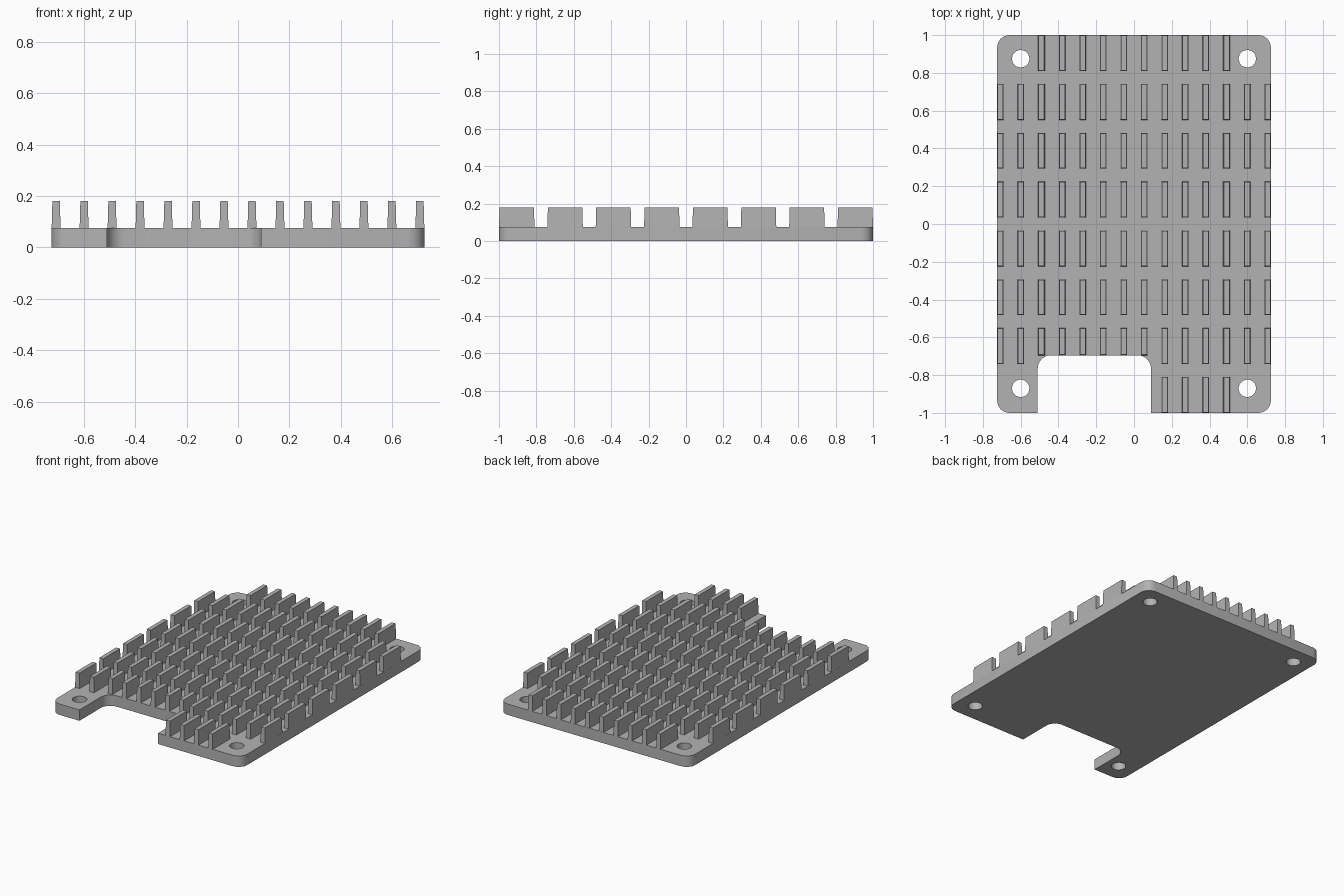
import bpy, bmesh, math
from mathutils import Vector

cube = bpy.data.objects.get("Cube")
if cube:
    bpy.data.objects.remove(cube, do_unlink=True)

HALF_W, HALF_L = 0.725, 1.0
PLATE_H, FIN_TOP = 0.075, 0.18
NOTCH_L, NOTCH_R, NOTCH_Y = -0.51, 0.09, -0.695

metal = bpy.data.materials.new("grey_metal")
metal.use_nodes = True
grey = (0.45, 0.45, 0.45, 1)
metal.diffuse_color = grey
metal.node_tree.nodes["Principled BSDF"].inputs["Base Color"].default_value = grey


def finish(bm, name):
    bmesh.ops.recalc_face_normals(bm, faces=bm.faces)
    mesh = bpy.data.meshes.new(name)
    bm.to_mesh(mesh)
    bm.free()
    mesh.materials.append(metal)
    obj = bpy.data.objects.new(name, mesh)
    bpy.context.collection.objects.link(obj)
    return obj


def arc(cx, cy, r, start, end, steps):
    angles = [math.radians(start + (end - start) * i / steps) for i in range(steps + 1)]
    return [(cx + r * math.cos(a), cy + r * math.sin(a)) for a in angles]


# Base plate: rounded outline with a front notch and four screw holes
r, n = 0.065, 0.07
x, y = HALF_W - r, HALF_L - r
outline = (arc(x, -y, r, -90, 0, 4) + arc(x, y, r, 0, 90, 4)
           + arc(-x, y, r, 90, 180, 4) + arc(-x, -y, r, 180, 270, 4)
           + [(NOTCH_L, -HALF_L)]
           + arc(NOTCH_L + n, NOTCH_Y - n, n, 180, 90, 6)
           + arc(NOTCH_R - n, NOTCH_Y - n, n, 90, 0, 6)
           + [(NOTCH_R, -HALF_L)])
holes = [arc(hx, hy, 0.047, 0, 330, 11) for hx in (-0.6, 0.6) for hy in (-0.87, 0.875)]

bm = bmesh.new()
for loop in [outline] + holes:
    verts = [bm.verts.new((px, py, 0)) for px, py in loop]
    for a, b in zip(verts, verts[1:] + verts[:1]):
        bm.edges.new((a, b))
bmesh.ops.triangle_fill(bm, edges=bm.edges[:], use_beauty=True)
ext = bmesh.ops.extrude_face_region(bm, geom=bm.faces[:], use_keep_orig=True)
top = [v for v in ext["geom"] if isinstance(v, bmesh.types.BMVert)]
bmesh.ops.translate(bm, verts=top, vec=(0, 0, PLATE_H))
plate = finish(bm, "base_plate")
bpy.context.view_layer.objects.active = plate
plate.select_set(True)
bpy.ops.object.shade_smooth_by_angle(angle=math.radians(35))
plate.select_set(False)


# Cooling fins: slightly tapered blocks in a staggered-free grid
def add_fin(bm, cx, y0, y1):
    w, inset = 0.0175, 0.003
    cy, half = (y0 + y1) / 2, (y1 - y0) / 2
    for v in bmesh.ops.create_cube(bm, size=2)["verts"]:
        d = inset if v.co.z > 0 else 0
        v.co = Vector((cx + v.co.x * (w - d), cy + v.co.y * (half - d),
                       FIN_TOP if v.co.z > 0 else PLATE_H - 0.005))


COLS, ROWS = 14, 8
for row in range(ROWS):
    bm = bmesh.new()
    cy = -0.905 + row * 1.81 / (ROWS - 1)
    for col in range(COLS):
        cx = -0.7075 + col * 1.415 / (COLS - 1)
        if row == 0 and not 8 <= col <= 11:
            continue
        if row == ROWS - 1 and not 2 <= col <= 11:
            continue
        y0 = cy - 0.095
        if row == 1 and 2 <= col <= 7:
            y0 = NOTCH_Y
        add_fin(bm, cx, y0, cy + 0.095)
    finish(bm, f"fin_row_{row + 1}")
